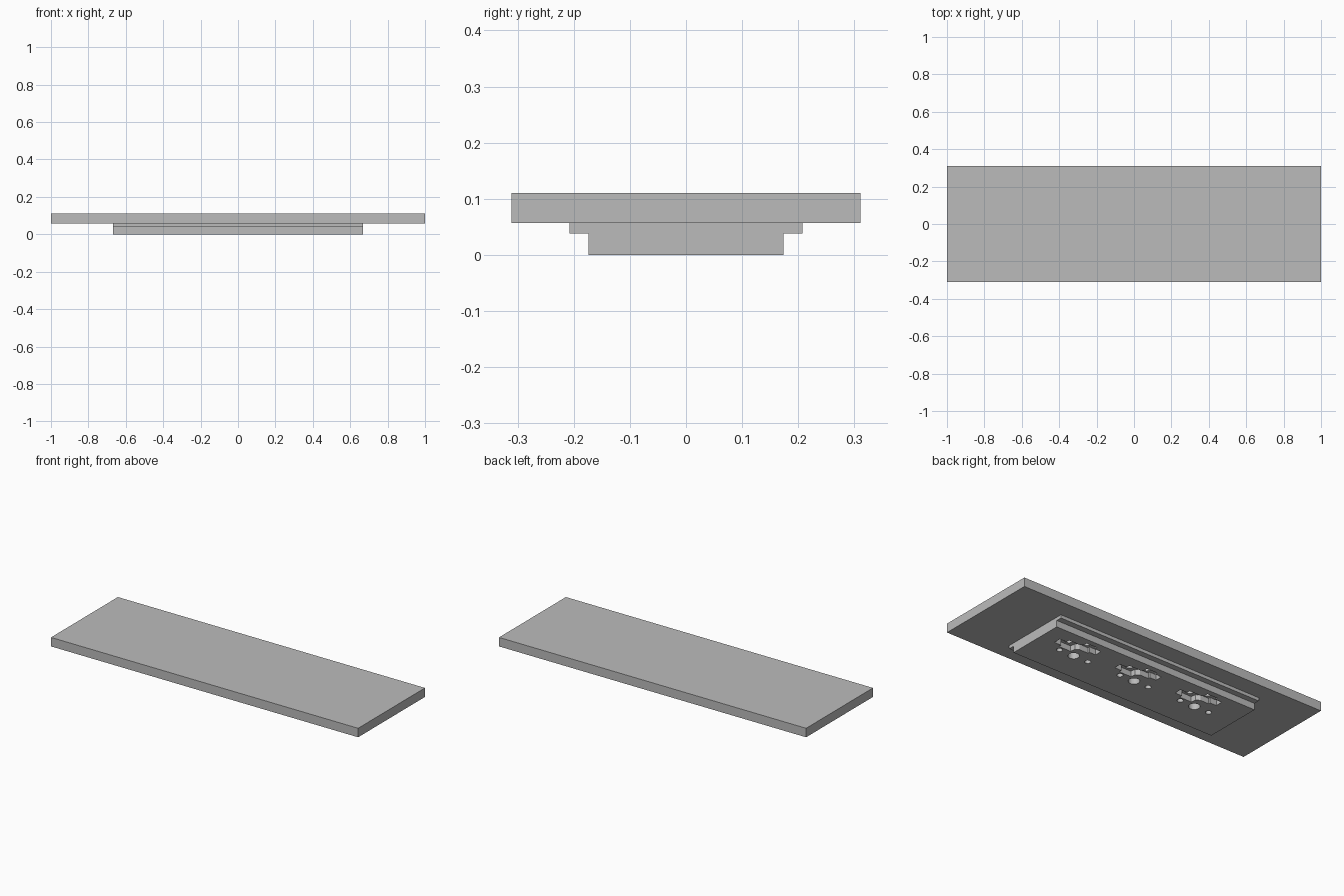
import bpy, bmesh, math

if "Cube" in bpy.data.objects:
    bpy.data.objects.remove(bpy.data.objects["Cube"])

MM = 0.0173                 # one millimetre in scene units
PITCH = 0.407               # distance between the three sockets
BASE_TOP = 0.057
SOCKETS = (-PITCH, 0, PITCH)

grey = bpy.data.materials.new("grey")
grey.diffuse_color = (0.5, 0.5, 0.5, 1)
grey.use_nodes = True
grey.node_tree.nodes["Principled BSDF"].inputs["Base Color"].default_value = grey.diffuse_color


def add_prism(bm, points, axis, low, high):
    """Extrude a closed outline along x or z between two positions."""
    def place(p, d):
        return (d, p[0], p[1]) if axis == "x" else (p[0], p[1], d)
    face = bm.faces.new([bm.verts.new(place(p, low)) for p in points])
    moved = bmesh.ops.extrude_face_region(bm, geom=[face])["geom"]
    for v in moved:
        if isinstance(v, bmesh.types.BMVert):
            v.co[0 if axis == "x" else 2] = high


def finish(bm, name):
    bmesh.ops.recalc_face_normals(bm, faces=bm.faces[:])
    mesh = bpy.data.meshes.new(name)
    bm.to_mesh(mesh)
    bm.free()
    mesh.materials.append(grey)
    obj = bpy.data.objects.new(name, mesh)
    bpy.context.collection.objects.link(obj)
    return obj


def circle(x, y, r, n=32):
    return [(x + r * math.cos(2 * math.pi * i / n),
             y + r * math.sin(2 * math.pi * i / n)) for i in range(n)]


# wide top panel
bm = bmesh.new()
add_prism(bm, [(-1, -0.311), (1, -0.311), (1, 0.311), (-1, 0.311)], "z", BASE_TOP, 0.11)
finish(bm, "top_panel")

# stepped base block with a lip along both long sides
bm = bmesh.new()
half = [(0.174, 0), (0.174, 0.038), (0.208, 0.038), (0.208, BASE_TOP)]
add_prism(bm, half + [(-y, z) for y, z in reversed(half)], "x", -0.667, 0.667)
base = finish(bm, "base_block")

# stepped recess with a narrow slot at each end, for every socket
outline = [(7, 1.5), (7, 2.5), (9.6, 2.5), (9.6, 5.0), (7, 5.0), (7, 6.2),
           (2.6, 6.2), (1.8, 6.8), (1.8, 8.2), (-2.2, 8.2), (-2.2, 7.2),
           (-4.6, 7.2), (-4.6, 4.7), (-2.2, 4.7), (-2.2, 4.0), (1, 4.0),
           (2.2, 3.2), (2.5, 1.5)]
bm = bmesh.new()
for sx in SOCKETS:
    add_prism(bm, [(sx + x * MM, y * MM) for x, y in outline], "z", -0.02, 0.032)
recess = finish(bm, "recess_cutter")

# round holes: centre post, two side pegs, two contact pins (x, y, radius)
bm = bmesh.new()
for sx in SOCKETS:
    for x, y, r in ((0, 0, 1.75), (-5.5, 0, 0.95), (5.5, 0, 0.95),
                    (0, 5.9, 1.5), (5, 3.8, 1.5)):
        add_prism(bm, circle(sx + x * MM, y * MM, r * MM), "z", -0.02, 0.08)
holes = finish(bm, "hole_cutter")

for cutter in (recess, holes):
    cutter.hide_render = True
    cutter.display_type = "WIRE"
    mod = base.modifiers.new(cutter.name, "BOOLEAN")
    mod.operation = "DIFFERENCE"
    mod.solver = "EXACT"
    mod.object = cutter
